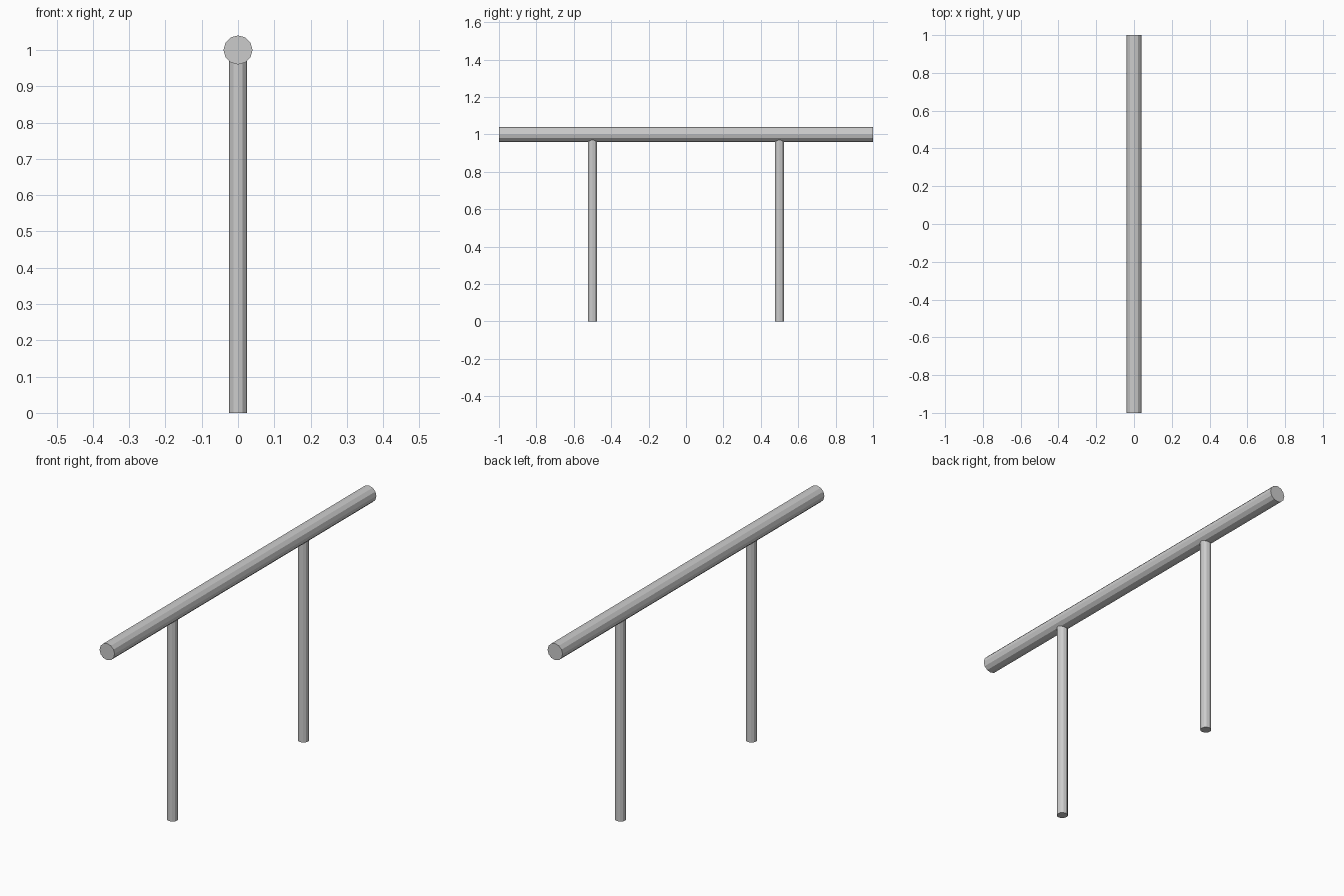
import bpy
from math import pi

if "Cube" in bpy.data.objects:
    bpy.data.objects.remove(bpy.data.objects["Cube"])

SIDES = 12


def rod(name, radius, length, location, rotation=(0, 0, 0)):
    bpy.ops.mesh.primitive_cylinder_add(vertices=SIDES, radius=radius, depth=length,
                                        location=location, rotation=rotation)
    obj = bpy.context.object
    obj.name = name
    return obj


# Horizontal handrail running front to back
rod("handrail", 0.04, 2.0, (0, 0, 1.0), (pi / 2, 0, 0))

# Two upright posts, ending inside the rail
for label, y in (("front", -0.5), ("back", 0.5)):
    rod(label + "_post", 0.025, 1.0, (0, y, 0.5))
